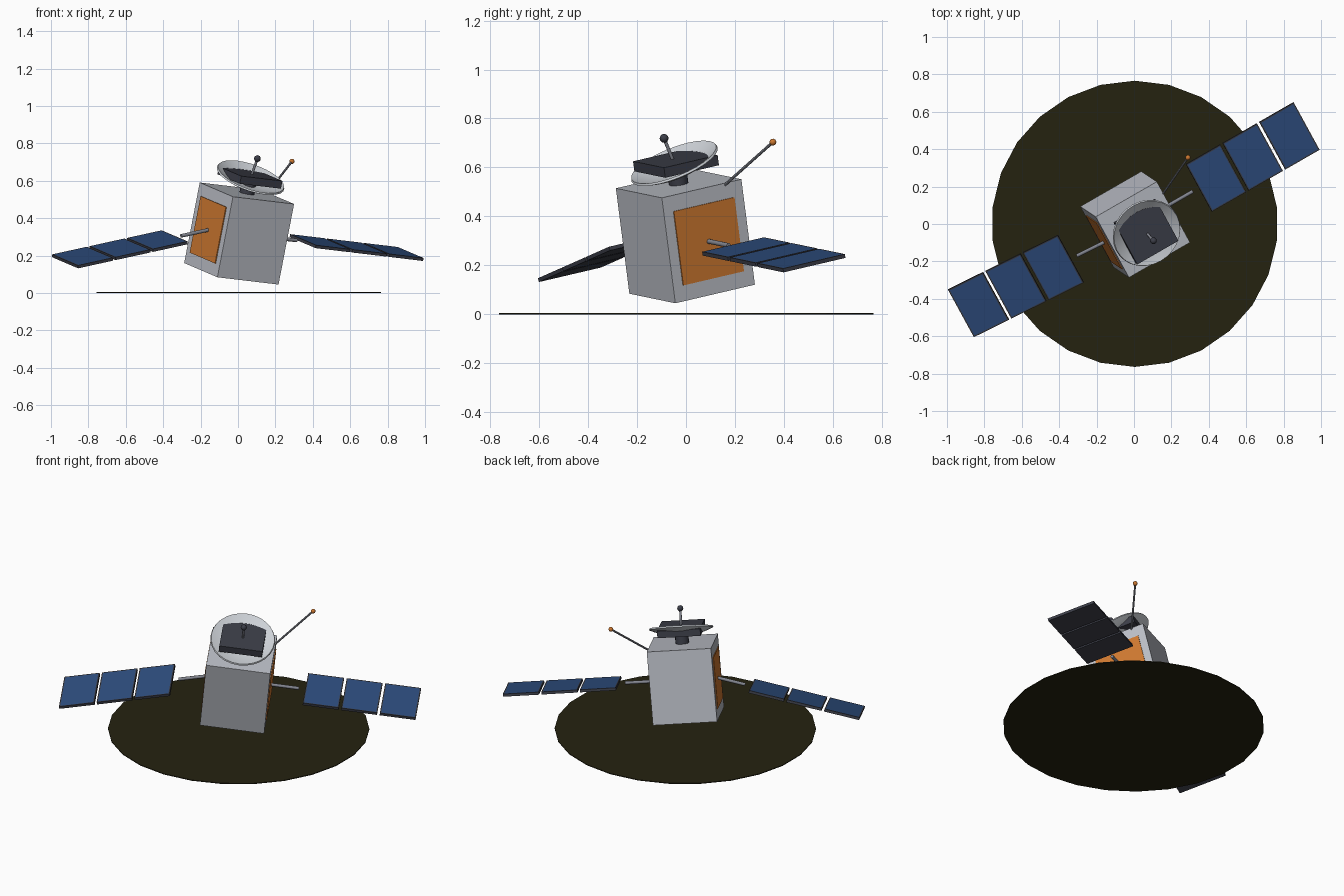
import bpy, bmesh, math
from mathutils import Matrix, Vector

if "Cube" in bpy.data.objects:
    bpy.data.objects.remove(bpy.data.objects["Cube"])


def material(name, r, g, b):
    m = bpy.data.materials.new(name)
    m.diffuse_color = (r, g, b, 1)
    m.use_nodes = True
    m.node_tree.nodes["Principled BSDF"].inputs["Base Color"].default_value = m.diffuse_color
    return m


GREY = material("hull grey", .50, .52, .57)
WHITE = material("dish white", .62, .65, .69)
METAL = material("strut metal", .23, .24, .28)
DARK = material("dark casing", .045, .048, .065)
BLUE = material("solar blue", .027, .075, .21)
ORANGE = material("foil orange", .62, .19, .03)
EARTH = material("ground olive", .018, .016, .005)

# Tilted frame of the crashed satellite: local x along the wings, z up the hull
ex = Vector((.863, .496, -.103)).normalized()
ez = Vector((.181, -.129, .975))
ez = (ez - ex * ez.dot(ex)).normalized()
ey = ez.cross(ex)
FRAME = Matrix((ex, ey, ez)).transposed().to_4x4()
FRAME.translation = (.006, -.0025, .318)


def finish(name, bm, mats, matrix, smooth=False):
    bmesh.ops.recalc_face_normals(bm, faces=bm.faces)
    me = bpy.data.meshes.new(name)
    bm.to_mesh(me)
    bm.free()
    for m in mats:
        me.materials.append(m)
    ob = bpy.data.objects.new(name, me)
    bpy.context.collection.objects.link(ob)
    ob.matrix_world = matrix
    if smooth:
        bpy.ops.object.select_all(action='DESELECT')
        ob.select_set(True)
        bpy.context.view_layer.objects.active = ob
        bpy.ops.object.shade_smooth_by_angle(angle=math.radians(40))
    return ob


def box(name, size, loc, mat, frame=FRAME):
    bm = bmesh.new()
    bmesh.ops.create_cube(bm, size=1, matrix=Matrix.Diagonal((*size, 1)))
    return finish(name, bm, [mat], frame @ Matrix.Translation(loc))


def rod(name, a, b, radius, mat, frame=FRAME, sides=10):
    a, b = Vector(a), Vector(b)
    bm = bmesh.new()
    bmesh.ops.create_cone(bm, cap_ends=True, segments=sides, radius1=radius,
                          radius2=radius, depth=(b - a).length)
    rot = (b - a).to_track_quat('Z', 'Y').to_matrix().to_4x4()
    return finish(name, bm, [mat], frame @ Matrix.Translation((a + b) / 2) @ rot, True)


def ball(name, loc, radius, mat, frame=FRAME):
    bm = bmesh.new()
    bmesh.ops.create_uvsphere(bm, u_segments=12, v_segments=8, radius=radius)
    return finish(name, bm, [mat], frame @ Matrix.Translation(loc), True)


def lathe(name, profile, sides, mat, matrix, smooth=False):
    """Spin a closed (radius, z) profile whose ends lie on the axis."""
    bm = bmesh.new()
    rings = []
    for r, z in profile:
        n = sides if r > 1e-6 else 1
        rings.append([bm.verts.new((r * math.sin(2 * math.pi * i / sides),
                                    r * math.cos(2 * math.pi * i / sides), z)) for i in range(n)])
    for p, q in zip(rings, rings[1:]):
        for i in range(sides):
            j = (i + 1) % sides
            quad = [p[i % len(p)], p[j % len(p)], q[j % len(q)], q[i % len(q)]]
            bm.faces.new(list(dict.fromkeys(quad)))
    return finish(name, bm, [mat], matrix, smooth)


# Ground disc
lathe("ground_disc", [(0, 0), (.765, 0), (.765, .005), (0, .005)], 26, EARTH,
      Matrix.Translation((.004, .001, 0)))

# Hull with a foil plate on each wing side
box("hull", (.379, .378, .442), (0, 0, 0), GREY)
for side, label in ((1, "right"), (-1, "left")):
    box(label + "_foil_plate", (.009, .288, .31), (side * .19, 0, 0), ORANGE)


# Solar wings: strut and three framed panels, the left one bent downwards
def wing(label, side, bend):
    hinge = FRAME @ Matrix.Translation((side * .19, 0, 0)) @ Matrix.Rotation(bend, 4, 'Y')
    rod(label + "_strut", (-side * .02, 0, 0), (side * .167, 0, 0), .01, METAL, hinge)
    for i in range(3):
        bm = bmesh.new()
        bmesh.ops.create_cube(bm, size=1, matrix=Matrix.Diagonal((.212, .294, .016, 1)))
        bm.normal_update()
        top = [f for f in bm.faces if f.normal.z > .9]
        bmesh.ops.inset_region(bm, faces=top, thickness=.01, depth=0)
        for f in top:
            f.material_index = 1
        finish(f"{label}_solar_panel_{i + 1}", bm, [DARK, BLUE],
               hinge @ Matrix.Translation((side * (.311 + .2275 * i), 0, 0)))


wing("right", 1, 0)
wing("left", -1, -math.radians(17.4))

# Instrument box and its mount on top of the hull
rod("dish_mount", (0, 0, .21), (0, 0, .30), .04, DARK, sides=12)
box("instrument_box", (.255, .255, .042), (0, 0, .307), DARK)

# Shallow dish tilted forward, with a feed rod and ball
DISH = FRAME @ Matrix.Translation((0, -.01, .314)) @ Matrix.Rotation(math.radians(16), 4, 'X')
R, D, T = .19, .045, .009
steps = [k / 6 for k in range(7)]
outer = [(R * t, D * (t * t - 1) - T) for t in steps]
inner = [((R - .004) * t, D * (t * t - 1)) for t in reversed(steps)]
lathe("dish", outer + inner, 28, WHITE, DISH, True)
rod("feed_rod", (0, 0, -.04), (0, 0, .11), .007, METAL, DISH)
ball("feed_ball", (0, 0, .11), .018, DARK, DISH)

# Whip antenna with a coloured tip
rod("antenna", (.168, .10, .198), (.381, .252, .384), .006, METAL, sides=8)
ball("antenna_tip", (.381, .252, .384), .014, ORANGE)
